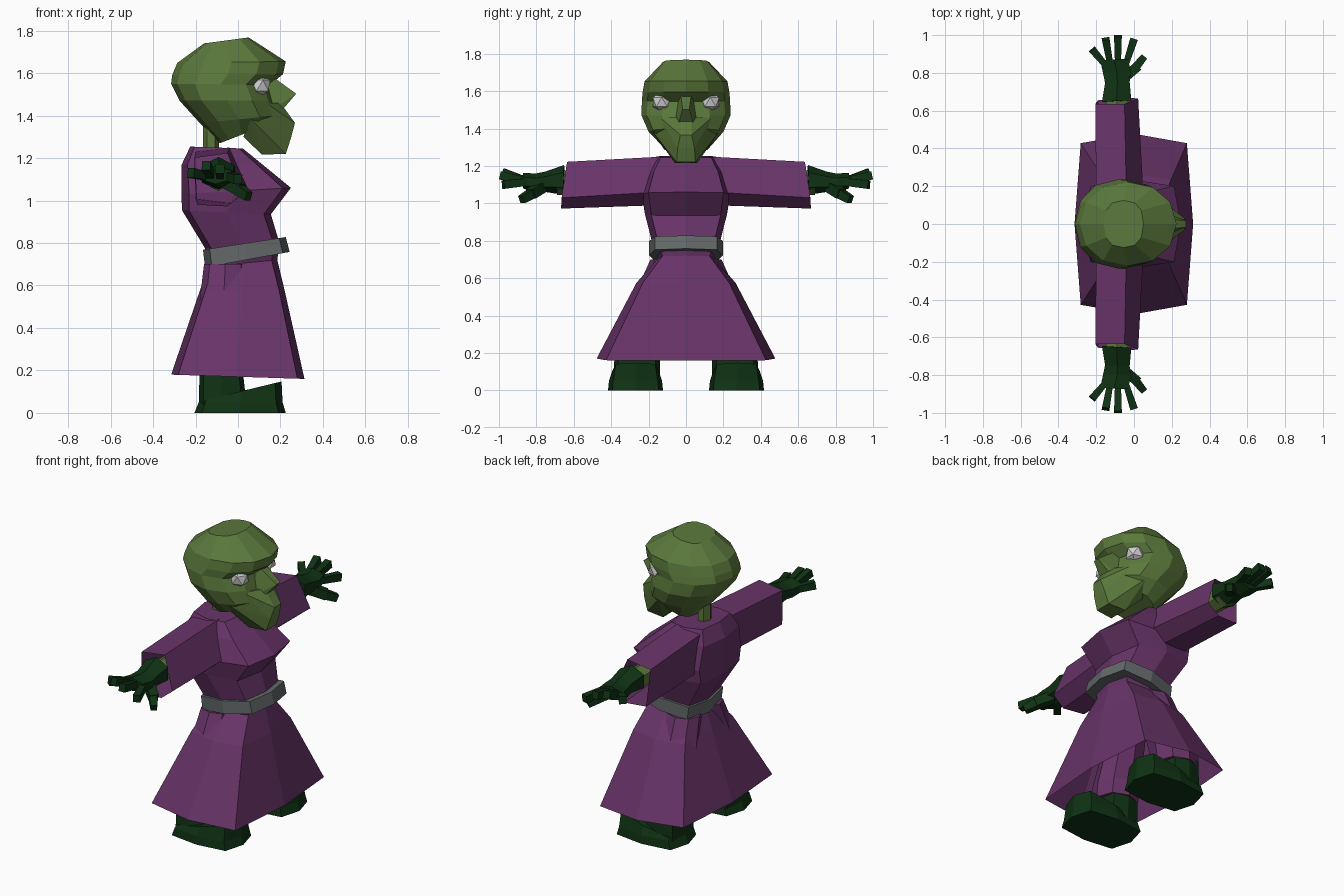
import bpy, bmesh, math
from mathutils import Vector


def material(name, rgb):
    m = bpy.data.materials.new(name)
    m.diffuse_color = (*rgb, 1)
    return m


PURPLE = material("purple cloth", (0.14, 0.034, 0.14))
SKIN = material("green skin", (0.105, 0.19, 0.045))
DARK = material("dark green leather", (0.005, 0.032, 0.007))
GREY = material("grey belt", (0.125, 0.14, 0.142))
WHITE = material("eye white", (0.62, 0.62, 0.62))


def ring(bx, bz, fx, fz, w, n=8, p=0.5, cy=0.0):
    """Tilted superellipse running from a back point to a front point."""
    pts = []
    for i in range(n):
        a = 2 * math.pi * i / n
        c, s = round(math.cos(a), 6), round(math.sin(a), 6)
        c = math.copysign(abs(c) ** p, c)
        s = math.copysign(abs(s) ** p, s)
        t = (c + 1) / 2
        pts.append((bx + (fx - bx) * t, cy + w * s, bz + (fz - bz) * t))
    return pts


def loft(bm, rings, cap0=True, cap1=True):
    rows = [[bm.verts.new(p) for p in r] for r in rings]
    n = len(rows[0])
    for a, b in zip(rows, rows[1:]):
        for i in range(n):
            j = (i + 1) % n
            bm.faces.new((a[i], a[j], b[j], b[i]))
    if cap0:
        bm.faces.new(rows[0][::-1])
    if cap1:
        bm.faces.new(rows[-1])


def limb(bm, path, n=4):
    """Tapered prism through (point, radius across, radius up) stations."""
    d = (Vector(path[-1][0]) - Vector(path[0][0])).normalized()
    side = d.cross(Vector((0, 0, 1))).normalized()
    up = side.cross(d)
    rings = []
    for p, ra, ru in path:
        rings.append([Vector(p) + side * ra * math.cos(a) + up * ru * math.sin(a)
                      for a in (2 * math.pi * (i + 0.5) / n for i in range(n))])
    loft(bm, rings)


def hull(bm, half):
    vs = [bm.verts.new((x, s * y, z)) for x, y, z in half for s in (1, -1)]
    res = bmesh.ops.convex_hull(bm, input=vs)
    bmesh.ops.delete(bm, geom=[v for v in res["geom_interior"]
                               if isinstance(v, bmesh.types.BMVert)], context='VERTS')


def finish(bm, name, mat):
    bmesh.ops.recalc_face_normals(bm, faces=bm.faces[:])
    me = bpy.data.meshes.new(name)
    bm.to_mesh(me)
    bm.free()
    me.materials.append(mat)
    ob = bpy.data.objects.new(name, me)
    bpy.context.collection.objects.link(ob)
    return ob


# Skull: tilted rings, brow overhanging the eye line
bm = bmesh.new()
loft(bm, [ring(*r, n=12, p=p) for r, p in (
    ((-0.16, 1.74, 0.05, 1.768, 0.125), 0.8),
    ((-0.286, 1.648, 0.225, 1.655, 0.222), 0.95),
    ((-0.31, 1.59, 0.212, 1.595, 0.232), 0.95),
    ((-0.315, 1.55, 0.15, 1.545, 0.236), 0.95),
    ((-0.275, 1.47, 0.17, 1.47, 0.238), 0.9),
    ((-0.18, 1.365, 0.19, 1.40, 0.20), 0.9),
    ((-0.085, 1.27, 0.12, 1.35, 0.13), 0.8))])
finish(bm, "skull", SKIN)

# Muzzle with protruding chin
bm = bmesh.new()
hull(bm, [(0.20, 0.03, 1.46), (0.268, 0.03, 1.366), (0.25, 0.045, 1.296),
          (0.225, 0.05, 1.22), (0.113, 0.06, 1.216), (0.025, 0.10, 1.30),
          (0.06, 0.18, 1.385), (0.13, 0.14, 1.46)])
finish(bm, "muzzle", SKIN)

# Nose
bm = bmesh.new()
hull(bm, [(0.14, 0.03, 1.60), (0.195, 0.022, 1.525), (0.274, 0.018, 1.503),
          (0.216, 0.037, 1.435), (0.15, 0.065, 1.42)])
finish(bm, "nose", SKIN)

# Neck
bm = bmesh.new()
loft(bm, [ring(-0.165, z, -0.09, z, 0.045, n=6, p=1) for z in (1.2, 1.42)])
finish(bm, "neck", SKIN)

# Robe: shoulder cape, chest, waist and flared open skirt
bm = bmesh.new()
loft(bm, [ring(*r, p=p) for r, p in (
    ((-0.225, 1.254, 0.023, 1.245, 0.16), 0.5),
    ((-0.265, 1.17, 0.115, 1.17, 0.20), 0.45),
    ((-0.267, 1.03, 0.249, 1.06, 0.235), 0.45),
    ((-0.263, 0.953, 0.155, 0.935, 0.22), 0.5),
    ((-0.155, 0.775, 0.195, 0.80, 0.18), 0.5),
    ((-0.142, 0.69, 0.185, 0.72, 0.15), 0.5),
    ((-0.18, 0.575, 0.22, 0.575, 0.265), 0.4),
    ((-0.315, 0.18, 0.313, 0.16, 0.478), 0.32))], cap1=False)
finish(bm, "robe", PURPLE)

# Belt, tilted up to the front
bm = bmesh.new()
loft(bm, [ring(-0.165, 0.768, 0.225, 0.828, 0.197),
          ring(-0.155, 0.685, 0.243, 0.758, 0.197)])
finish(bm, "belt", GREY)

for s, side in ((1, "left"), (-1, "right")):
    # Eye set under the brow
    bm = bmesh.new()
    bmesh.ops.create_icosphere(bm, subdivisions=1, radius=0.056)
    bmesh.ops.translate(bm, verts=bm.verts[:], vec=(0.102, s * 0.13, 1.542))
    finish(bm, side + "_eye", WHITE)

    # Sleeve: five-sided, open at the wrist
    bm = bmesh.new()
    inner = [(-0.20, 0.12, 1.23), (-0.04, 0.12, 1.25), (0.05, 0.15, 1.06),
             (-0.03, 0.15, 0.99), (-0.20, 0.15, 1.01)]
    outer = [(-0.205, 0.636, 1.20), (-0.05, 0.636, 1.222), (0.022, 0.665, 1.03),
             (-0.05, 0.668, 0.972), (-0.19, 0.655, 0.98)]
    loft(bm, [[(x, s * y, z) for x, y, z in r] for r in (inner, outer)], cap1=False)
    finish(bm, side + "_sleeve", PURPLE)

    # Bare forearm inside the sleeve
    bm = bmesh.new()
    limb(bm, [((-0.09, s * 0.4, 1.11), 0.06, 0.06),
              ((-0.09, s * 0.69, 1.11), 0.07, 0.065)], 6)
    finish(bm, side + "_forearm", SKIN)

    # Glove: flared cuff, palm, spread fingers and thumb
    bm = bmesh.new()
    limb(bm, [((-0.092, s * 0.65, 1.125), 0.09, 0.08),
              ((-0.088, s * 0.75, 1.115), 0.075, 0.055),
              ((-0.09, s * 0.80, 1.11), 0.085, 0.05),
              ((-0.105, s * 0.87, 1.12), 0.085, 0.042)], 6)
    for bx, tx, ty, tz in ((-0.045, 0.0, 0.978, 1.10), (-0.085, -0.085, 0.995, 1.15),
                           (-0.125, -0.15, 0.98, 1.165), (-0.15, -0.222, 0.925, 1.13)):
        limb(bm, [((bx, s * 0.84, 1.115), 0.022, 0.028),
                  ((tx, s * ty, tz), 0.029, 0.032)])
    limb(bm, [((-0.06, s * 0.77, 1.09), 0.04, 0.04),
              ((0.015, s * 0.83, 1.05), 0.035, 0.038)])
    limb(bm, [((0.0, s * 0.82, 1.055), 0.033, 0.036),
              ((0.05, s * 0.88, 1.02), 0.025, 0.03)])
    finish(bm, side + "_glove", DARK)

    # Trouser leg under the robe
    bm = bmesh.new()
    loft(bm, [ring(-0.16, 0.7, 0.04, 0.7, 0.09, p=0.9, cy=s * 0.1),
              ring(-0.21, 0.28, 0.05, 0.28, 0.13, p=0.9, cy=s * 0.25),
              ring(-0.20, 0.19, 0.05, 0.19, 0.13, p=0.9, cy=s * 0.26)])
    finish(bm, side + "_trouser_leg", PURPLE)

    # Boot: foot with raised toe, plus shaft
    bm = bmesh.new()
    loft(bm, [ring(-0.205, 0, 0.225, 0, 0.147, p=0.5, cy=s * 0.27),
              ring(-0.185, 0.05, 0.21, 0.05, 0.142, p=0.5, cy=s * 0.27),
              ring(-0.18, 0.055, 0.205, 0.148, 0.125, p=0.5, cy=s * 0.27)])
    loft(bm, [ring(-0.185, 0.04, 0.04, 0.04, 0.125, p=0.6, cy=s * 0.265),
              ring(-0.18, 0.22, 0.02, 0.22, 0.12, p=0.6, cy=s * 0.26)])
    finish(bm, side + "_boot", DARK)
